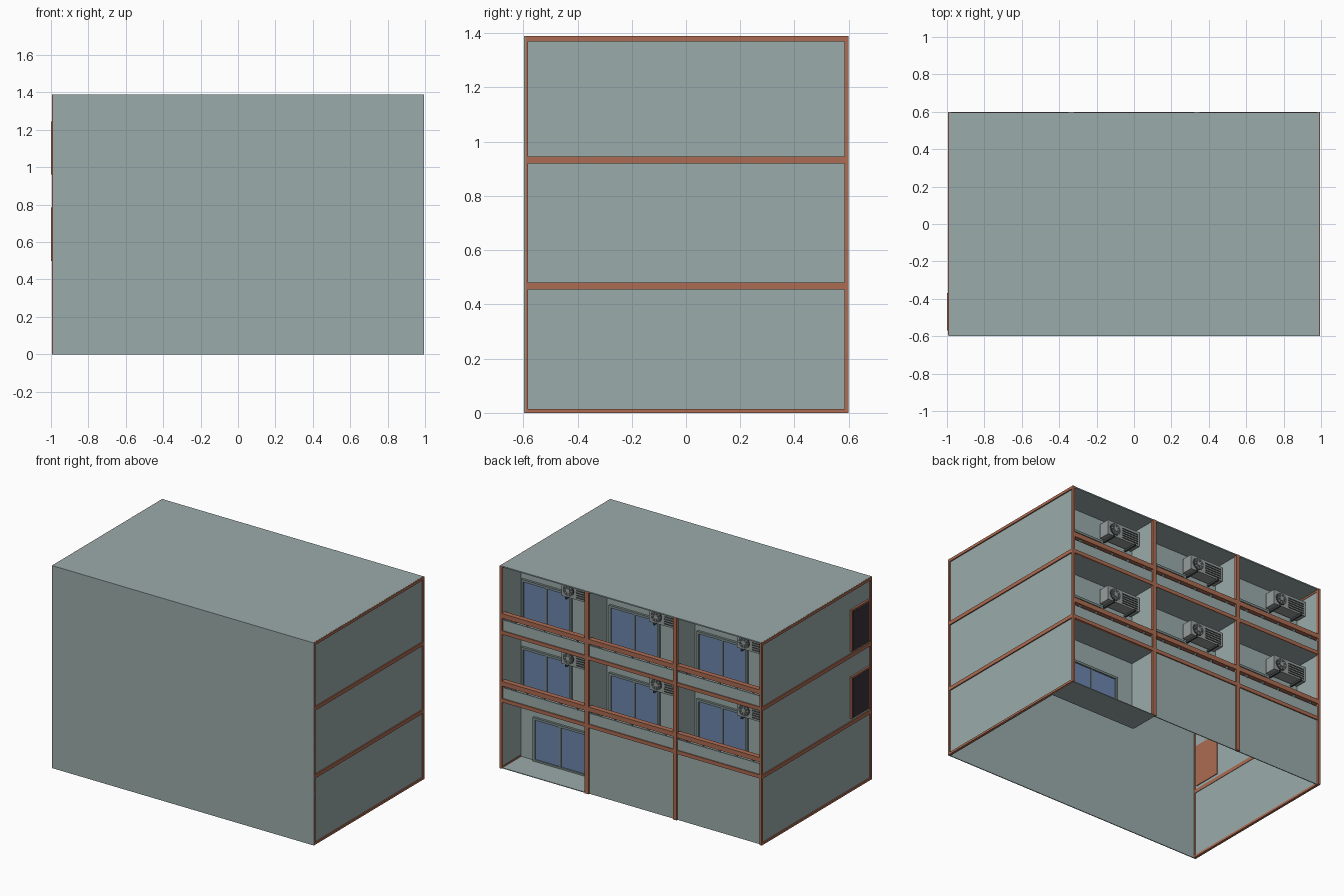
import bpy, bmesh, math
from mathutils import Matrix

if "Cube" in bpy.data.objects:
    bpy.data.objects.remove(bpy.data.objects["Cube"])


def material(name, r, g, b):
    m = bpy.data.materials.new(name)
    lin = [((c / 255 + 0.055) / 1.055) ** 2.4 for c in (r, g, b)]
    m.diffuse_color = (*lin, 1)
    m.use_nodes = True
    m.node_tree.nodes["Principled BSDF"].inputs["Base Color"].default_value = m.diffuse_color
    return m


WALL = material("grey_green_wall", 154, 171, 170)
TRIM = material("terracotta_trim", 172, 107, 82)
GLASS = material("blue_glass", 108, 134, 174)
FRAME = material("window_frame_grey", 122, 138, 137)
DOOR = material("dark_door", 60, 51, 56)
UNIT = material("unit_grey", 150, 158, 156)
DARK = material("unit_dark_grey", 70, 76, 76)


def finish(name, bm, mat):
    me = bpy.data.meshes.new(name)
    bm.to_mesh(me)
    bm.free()
    me.materials.append(mat)
    ob = bpy.data.objects.new(name, me)
    bpy.context.collection.objects.link(ob)
    return ob


def add_box(bm, x0, x1, y0, y1, z0, z1):
    c = Matrix.Translation(((x0 + x1) / 2, (y0 + y1) / 2, (z0 + z1) / 2))
    s = Matrix.Diagonal((abs(x1 - x0), abs(y1 - y0), abs(z1 - z0), 1))
    bmesh.ops.create_cube(bm, size=1, matrix=c @ s)


def part(name, mat, boxes):
    bm = bmesh.new()
    for b in boxes:
        add_box(bm, *b)
    return finish(name, bm, mat)


def add_disc(bm, x, y, z, r, depth, sides=20):
    m = Matrix.Translation((x, y, z)) @ Matrix.Rotation(math.pi / 2, 4, 'X')
    bmesh.ops.create_cone(bm, cap_ends=True, segments=sides, radius1=r,
                          radius2=r, depth=depth, matrix=m)


H, COL, BACK = 1.39, 0.335, 0.39
BEAMS = (0.455, 0.92)
BAYS = [(0.985, 0.35), (0.32, -0.32), (-0.35, -0.985)]   # bays from +x to -x

# Hollow shell: front, sides and roof, open underneath
part("front_wall", WALL, [(-0.99, 0.995, -0.598, -0.592, 0, H)])
part("roof", WALL, [(-0.99, 0.99, -0.597, 0.597, H - 0.008, H)])
for s, side in ((-1, "left"), (1, "right")):
    part(side + "_wall", WALL, [(s * 0.981, s * 0.987, -0.594, 0.592, 0, H - 0.002)])
    # Terracotta frame around the three side panels
    frame = [(s * 0.978, s * 0.995, y0, y0 + 0.015, 0, H - 0.001) for y0 in (-0.597, 0.585)]
    for z0, z1 in ((0, 0.015), (0.455, 0.48), (0.92, 0.945), (1.37, H - 0.001)):
        frame.append((s * 0.978, s * 0.995, -0.59, 0.59, z0, z1))
    part(side + "_wall_frame", TRIM, frame)

# Recess walls, partitions and balcony floors
part("recess_wall", WALL, [(-0.983, 0.983, BACK - 0.006, BACK, 0.46, H - 0.004),
                           (COL, 0.983, BACK - 0.006, BACK, 0, 0.47)])
part("partition_walls", WALL, [(COL - 0.008, COL + 0.008, BACK, 0.59, 0, H - 0.004),
                               (-COL - 0.008, -COL + 0.008, BACK, 0.59, 0.46, H - 0.004)])
part("balcony_floors", WALL, [(-0.983, 0.983, BACK, 0.59, z, z + 0.02) for z in BEAMS]
     + [(COL, 0.983, BACK, 0.594, 0, 0.005)])
part("ground_back_wall", WALL, [(-0.983, COL, 0.583, 0.589, 0, 0.46)])

# Back columns and floor beams
part("back_columns", TRIM, [(s * COL - 0.014, s * COL + 0.014, 0.58, 0.6, 0, H - 0.001)
                            for s in (-1, 1)])
part("back_beams", TRIM, [(-0.983, 0.983, 0.58, 0.597, z, z + 0.025) for z in BEAMS])


def window(name, xl, xr, z0, z1):
    """Two-pane sliding window, xl is the +x end."""
    t, mid = 0.016, (xl + xr) / 2
    part(name + "_glass", GLASS, [(xl - t, xr + t, BACK, BACK + 0.006, z0, z1 - t)])
    part(name + "_frame", FRAME,
         [(xl, xl - t, BACK, BACK + 0.016, z0, z1), (xr + t, xr, BACK, BACK + 0.016, z0, z1),
          (xl - t, xr + t, BACK, BACK + 0.016, z1 - t, z1),
          (xl - t, xr + t, BACK, BACK + 0.014, z0, z0 + 0.012),
          (mid - 0.006, mid + 0.006, BACK, BACK + 0.012, z0, z1 - t)])


def cooling_unit(name, xl, z0):
    """Wall-hung outdoor unit with round fan and slatted grille."""
    xr, yf, z1 = xl - 0.25, 0.48, z0 + 0.1
    part(name + "_body", UNIT, [(xl, xr, BACK + 0.01, yf, z0, z1)])
    part(name + "_brackets", DARK,
         [(x - 0.006, x + 0.006, BACK, yf + 0.01, z0 - 0.012, z0)
          for x in (xl - 0.04, xr + 0.04)])
    fx, fz = xl - 0.055, z0 + 0.05
    bm = bmesh.new()
    add_disc(bm, fx, yf + 0.002, fz, 0.04, 0.008)
    finish(name + "_fan", bm, DARK)
    bm = bmesh.new()
    add_disc(bm, fx, yf + 0.004, fz, 0.014, 0.01)
    for k in range(4):
        m = (Matrix.Translation((fx, yf + 0.005, fz)) @ Matrix.Rotation(k * math.pi / 4, 4, 'Y')
             @ Matrix.Diagonal((0.072, 0.004, 0.004, 1)))
        bmesh.ops.create_cube(bm, size=1, matrix=m)
    finish(name + "_fan_guard", bm, UNIT)
    part(name + "_grille", DARK,
         [(xl - 0.115, xr + 0.012, yf, yf + 0.004, z0 + 0.012 + 0.016 * k, z0 + 0.019 + 0.016 * k)
          for k in range(5)])


# Upper balconies: parapet, rail, window and cooling unit in every bay
for f, zb in enumerate(BEAMS):
    for b, (xl, xr) in enumerate(BAYS):
        tag = f"floor{f + 2}_bay{b + 1}_"
        part(tag + "parapet", WALL, [(xl, xr, 0.582, 0.59, zb + 0.02, zb + 0.098)])
        part(tag + "rail", TRIM, [(xl, xr, 0.565, 0.6, zb + 0.113, zb + 0.145)])
        n = 5
        part(tag + "rail_posts", FRAME,
             [(x - 0.006, x + 0.006, 0.58, 0.592, zb + 0.095, zb + 0.115)
              for x in (xl + (xr - xl) * (k + 0.5) / n for k in range(n))])
        x0 = 1 - b * 0.667
        window(tag + "window", x0 - 0.03, x0 - 0.413, zb + 0.02, zb + 0.31)
        cooling_unit(tag + "cooling_unit", x0 - 0.39, zb + 0.322)

# Ground floor entrance window in the open bay
window("entrance_window", 0.88, 0.47, 0.005, 0.305)

# Doors on the left wall, upper floors
for f, z in enumerate((0.5, 0.96)):
    part(f"side_door{f + 2}_frame", TRIM, [(-1.0, -0.976, -0.57, -0.37, z, z + 0.285)])
    part(f"side_door{f + 2}_panel", DOOR, [(-1.001, -0.996, -0.56, -0.38, z + 0.005, z + 0.275)])
